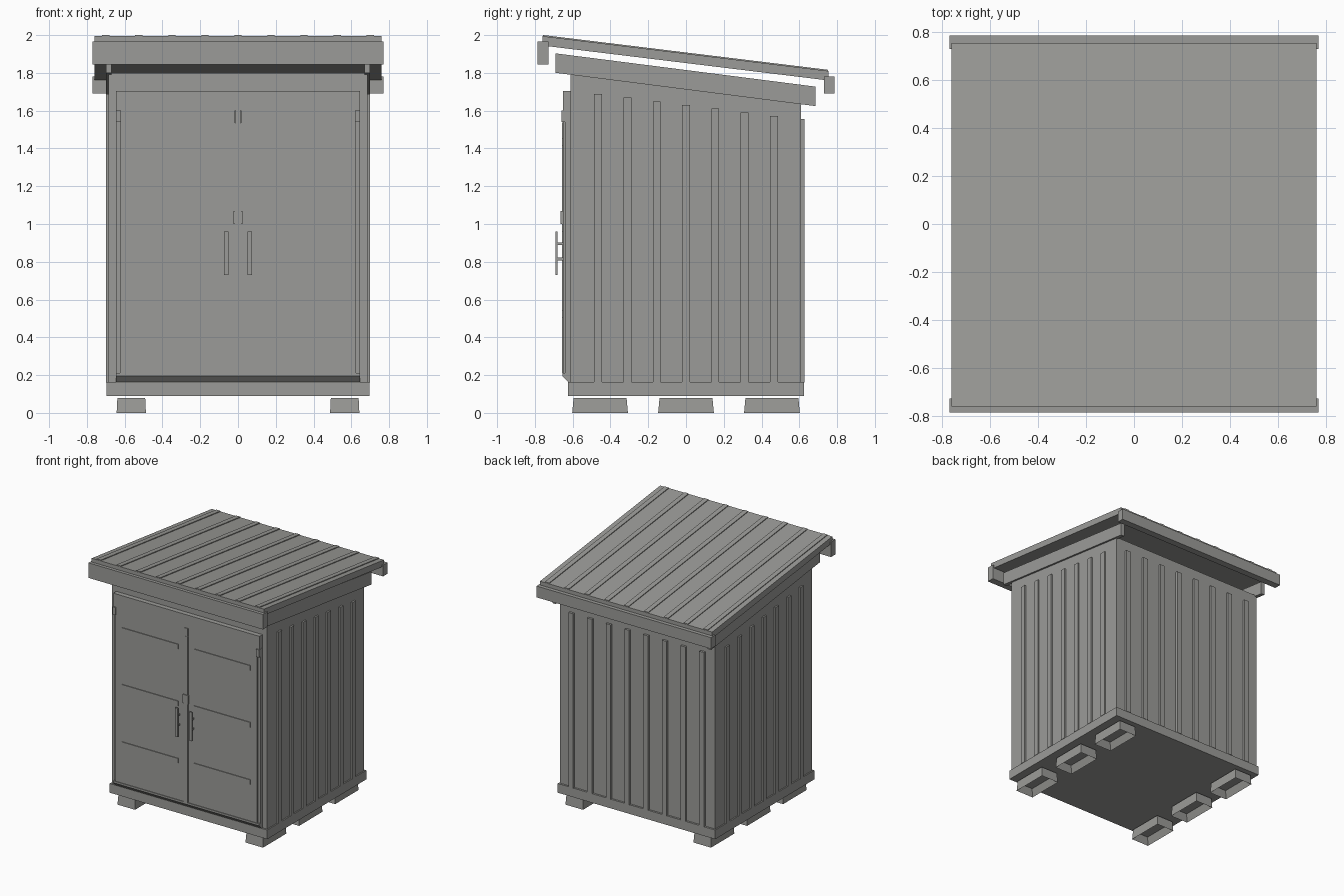
import bpy, bmesh

cube = bpy.data.objects.get("Cube")
if cube:
    bpy.data.objects.remove(cube, do_unlink=True)

grey = bpy.data.materials.new("warm grey")
grey.use_nodes = True
grey.diffuse_color = (0.33, 0.33, 0.315, 1)
grey.node_tree.nodes["Principled BSDF"].inputs["Base Color"].default_value = grey.diffuse_color


def finish(name, bm):
    bmesh.ops.recalc_face_normals(bm, faces=bm.faces)
    mesh = bpy.data.meshes.new(name)
    bm.to_mesh(mesh)
    bm.free()
    mesh.materials.append(grey)
    obj = bpy.data.objects.new(name, mesh)
    bpy.context.collection.objects.link(obj)
    return obj


def side_prism(name, x0, x1, profile):
    """Extrude a (y, z) outline from x0 to x1."""
    bm = bmesh.new()
    face = bm.faces.new([bm.verts.new((x0, y, z)) for y, z in profile])
    ext = bmesh.ops.extrude_face_region(bm, geom=[face])
    for v in ext["geom"]:
        if isinstance(v, bmesh.types.BMVert):
            v.co.x = x1
    return finish(name, bm)


def box(name, x0, x1, y0, y1, z0, z1):
    return side_prism(name, x0, x1, [(y0, z0), (y1, z0), (y1, z1), (y0, z1)])


def foot(name, x, y):
    """Slightly flared block, hollow underneath."""
    bm = bmesh.new()
    bmesh.ops.create_cube(bm, size=1)
    for v in bm.verts:
        flare = 1.0 if v.co.z < 0 else 0.95
        v.co = (x + v.co.x * 0.155 * flare, y + v.co.y * 0.295 * flare,
                0.04 + v.co.z * 0.08)
    bm.faces.ensure_lookup_table()
    bottom = min(bm.faces, key=lambda f: f.calc_center_median().z)
    bmesh.ops.inset_region(bm, faces=[bottom], thickness=0.035)
    for v in bottom.verts:
        v.co.z = 0.055
    finish(name, bm)


def wall_top(y):
    return 1.722 - 0.128 * y


def roof_top(y):
    return 1.902 - 0.122 * y


def sloped(name, x0, x1, y0, y1, height, low, high):
    side_prism(name, x0, x1, [(y0, height(y0) + low), (y1, height(y1) + low),
                              (y1, height(y1) + high), (y0, height(y0) + high)])


# Base
box("floor_slab", -0.695, 0.695, -0.625, 0.625, 0.09, 0.163)
for side, x in (("left", 0.565), ("right", -0.565)):
    for place, y in (("front", -0.455), ("middle", 0), ("back", 0.455)):
        foot(f"{side}_{place}_foot", x, y)

# Walls with sloping top
side_prism("wall_body", -0.685, 0.685,
           [(-0.612, 0.16), (0.61, 0.16), (0.61, wall_top(0.61)), (-0.612, wall_top(-0.612))])

# Battens on the side and back walls
for i in range(7):
    y = (i - 3) * 0.155
    for side, s in (("left", 1), ("right", -1)):
        box(f"{side}_wall_batten", s * 0.68, s * 0.698, y - 0.021, y + 0.021,
            0.162, wall_top(y) - 0.092)
for i in range(8):
    x = (i - 3.5) * 0.165
    box("back_wall_batten", x - 0.021, x + 0.021, 0.6, 0.628, 0.162, 1.555)

# Rafters along the wall tops
for side, s in (("left", 1), ("right", -1)):
    sloped(f"{side}_rafter", s * 0.67, s * 0.7, -0.69, 0.685, wall_top, -0.01, 0.093)

# Roof sheet, ribs and fascias
sloped("roof_sheet", -0.76, 0.76, -0.76, 0.755, roof_top, -0.05, 0)
for i in range(9):
    x = (i - 4) * 0.175
    sloped("roof_rib", x - 0.019, x + 0.019, -0.757, 0.753, roof_top, -0.01, 0.006)
box("front_fascia", -0.77, 0.77, -0.785, -0.728, 1.845, 1.965)
box("back_fascia", -0.77, 0.77, 0.73, 0.785, 1.69, 1.78)

# Door frame and doors
box("door_lintel", -0.645, 0.645, -0.65, -0.61, 1.6, 1.705)
side_prism("door_sill", -0.645, 0.645,
           [(-0.62, 0.16), (-0.61, 0.16), (-0.61, 0.21), (-0.655, 0.21), (-0.655, 0.195)])
for side, s in (("left", 1), ("right", -1)):
    box(f"{side}_door", s * 0.016, s * 0.625, -0.65, -0.61, 0.21, 1.6)
    box(f"{side}_door_jamb", s * 0.625, s * 0.645, -0.64, -0.61, 0.21, 1.6)
    box(f"{side}_hinge", s * 0.62, s * 0.647, -0.66, -0.61, 1.54, 1.6)
    for z in (0.522, 0.98, 1.433):
        box(f"{side}_door_rail", s * 0.07, s * 0.567, -0.656, -0.64, z - 0.019, z + 0.019)
    box(f"{side}_handle_bar", s * 0.05, s * 0.075, -0.69, -0.68, 0.73, 0.96)
    for z in (0.815, 0.895):
        box(f"{side}_handle_post", s * 0.057, s * 0.068, -0.682, -0.645, z - 0.007, z + 0.007)

# Centre strip and latch
box("centre_strip", -0.016, 0.016, -0.657, -0.61, 0.21, 1.535)
box("strip_cap", -0.012, 0.012, -0.655, -0.61, 1.535, 1.6)
box("latch", -0.024, 0.024, -0.664, -0.64, 1.0, 1.07)
